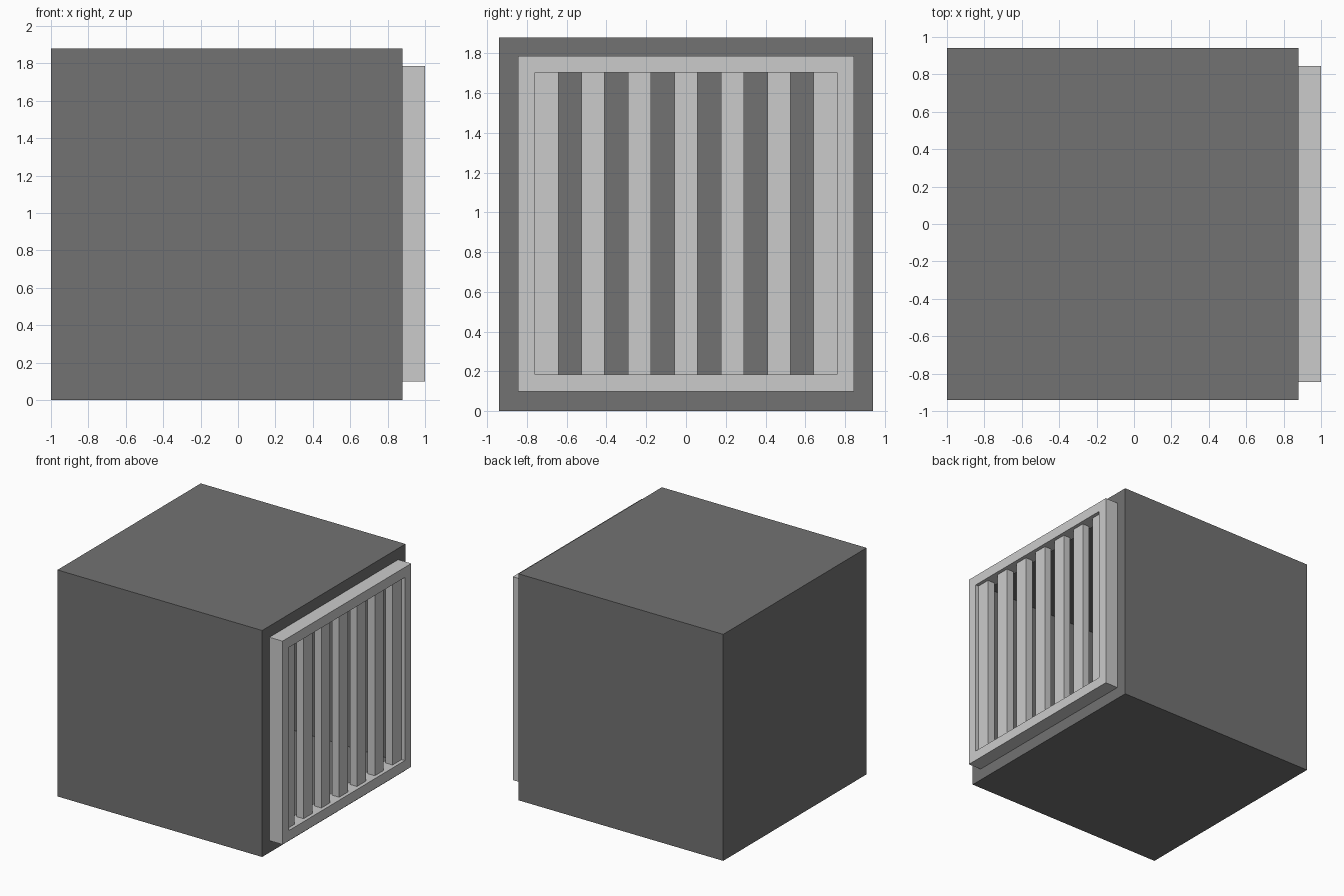
import bpy, bmesh
from mathutils import Matrix, Vector

if "Cube" in bpy.data.objects:
    bpy.data.objects.remove(bpy.data.objects["Cube"])

ZC = 0.943           # centre height of the grille
HOLE = 0.76          # half size of the opening
RIM = 0.844          # half size of the frame


def add_object(name, bm):
    bmesh.ops.recalc_face_normals(bm, faces=bm.faces)
    mesh = bpy.data.meshes.new(name)
    bm.to_mesh(mesh)
    bm.free()
    obj = bpy.data.objects.new(name, mesh)
    bpy.context.collection.objects.link(obj)
    return obj


def box_bm(lo, hi):
    lo, hi = Vector(lo), Vector(hi)
    bm = bmesh.new()
    m = Matrix.Translation((lo + hi) / 2) @ Matrix.Diagonal((*(hi - lo), 1))
    bmesh.ops.create_cube(bm, size=1, matrix=m)
    return bm


# Housing: dark cube with a deep square cavity sunk into its right face
bm = box_bm((-1, -0.94, 0), (0.88, 0.94, 1.88))
front = max(bm.faces, key=lambda f: f.calc_center_median().x)
bmesh.ops.inset_region(bm, faces=[front], thickness=0.94 - HOLE)
for v in front.verts:
    v.co.z += ZC - 0.94
cavity = bmesh.ops.extrude_discrete_faces(bm, faces=[front])["faces"][0]
bmesh.ops.translate(bm, verts=cavity.verts, vec=(-1.70, 0, 0))
housing = add_object("housing", bm)
dark = bpy.data.materials.new("dark_grey")
dark.diffuse_color = (0.17, 0.17, 0.17, 1)
dark.use_nodes = True
dark.node_tree.nodes["Principled BSDF"].inputs["Base Color"].default_value = dark.diffuse_color
housing.data.materials.append(dark)

# Grille frame: rectangular profile carried round four mitred corners
bm = bmesh.new()
profile = [(0.88, HOLE), (1.0, HOLE), (1.0, RIM), (0.88, RIM)]
rings = [[bm.verts.new((x, sy * r, ZC + sz * r)) for x, r in profile]
         for sy, sz in ((-1, -1), (1, -1), (1, 1), (-1, 1))]
for i in range(4):
    a, b = rings[i], rings[(i + 1) % 4]
    for j in range(4):
        k = (j + 1) % 4
        bm.faces.new((a[j], a[k], b[k], b[j]))
add_object("grille_frame", bm)

# Vertical grille bars, set back slightly from the frame front
PITCH, WIDTH = 0.2335, 0.116
for i in range(7):
    y = (i - 3) * PITCH
    add_object(f"grille_bar_{i + 1}",
               box_bm((0.905, y - WIDTH / 2, ZC - HOLE),
                      (0.97, y + WIDTH / 2, ZC + HOLE)))
